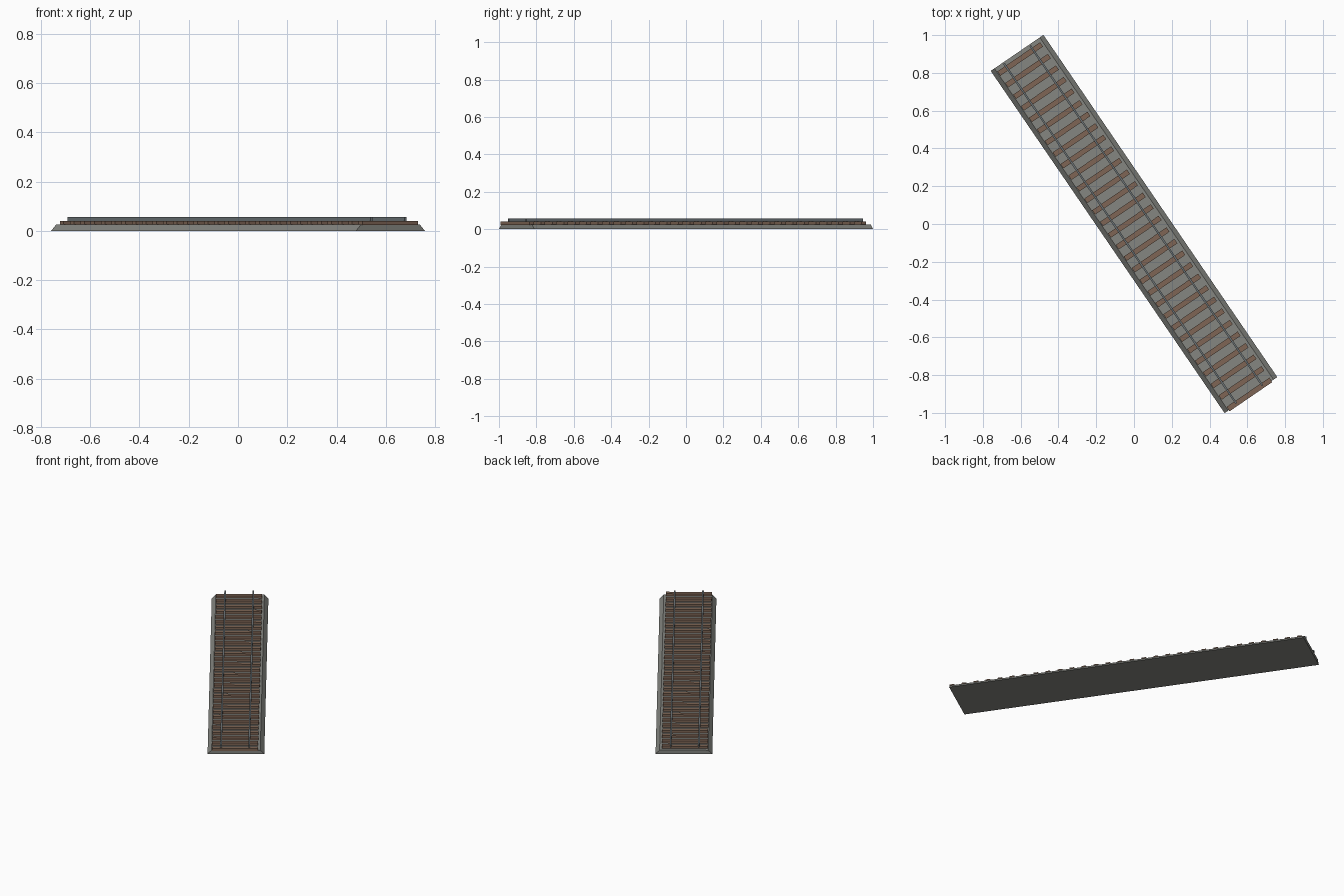
import bpy
import bmesh
from math import radians
from mathutils import Matrix

if "Cube" in bpy.data.objects:
    bpy.data.objects.remove(bpy.data.objects["Cube"], do_unlink=True)

TURN = Matrix.Rotation(radians(34.35), 4, 'Z')
HALF = 1.097          # half the length of the bed
SHIFT = -0.005        # sideways offset of sleepers and rails


def material(name, rgb):
    m = bpy.data.materials.new(name)
    m.use_nodes = True
    m.diffuse_color = (*rgb, 1)
    m.node_tree.nodes["Principled BSDF"].inputs["Base Color"].default_value = (*rgb, 1)
    return m


gravel = material("gravel grey", (0.235, 0.24, 0.22))
wood = material("sleeper brown", (0.21, 0.13, 0.09))
steel = material("rail steel", (0.15, 0.175, 0.185))


def extrude_profile(name, points, y0, y1, mat):
    """Sweep an (x, z) outline along the track, then turn it into place."""
    bm = bmesh.new()
    face = bm.faces.new([bm.verts.new((x, y0, z)) for x, z in points])
    out = bmesh.ops.extrude_face_region(bm, geom=[face])
    moved = [v for v in out["geom"] if isinstance(v, bmesh.types.BMVert)]
    bmesh.ops.translate(bm, verts=moved, vec=(0, y1 - y0, 0))
    bmesh.ops.recalc_face_normals(bm, faces=bm.faces)
    bm.transform(TURN)
    mesh = bpy.data.meshes.new(name)
    bm.to_mesh(mesh)
    bm.free()
    mesh.materials.append(mat)
    obj = bpy.data.objects.new(name, mesh)
    bpy.context.collection.objects.link(obj)
    return obj


def rectangle(cx, half_width, z0, z1):
    return [(cx - half_width, z0), (cx + half_width, z0),
            (cx + half_width, z1), (cx - half_width, z1)]


# Gravel bed with sloped long sides
extrude_profile("gravel_bed",
                [(-0.169, 0), (0.169, 0), (0.145, 0.025), (-0.145, 0.025)],
                -HALF, HALF, gravel)

# Sleepers, the front one overhanging the bed slightly
COUNT, WIDTH = 30, 0.028
FIRST, LAST = 1.061, -1.09
for i in range(COUNT):
    y = FIRST + (LAST - FIRST) * i / (COUNT - 1)
    extrude_profile(f"sleeper_{i + 1}", rectangle(SHIFT, 0.137, 0.023, 0.04),
                    y - WIDTH / 2, y + WIDTH / 2, wood)

# Rails
for side, name in ((1, "left_rail"), (-1, "right_rail")):
    extrude_profile(name, rectangle(SHIFT + side * 0.084, 0.005, 0.04, 0.056),
                    -1.09, 1.09, steel)
